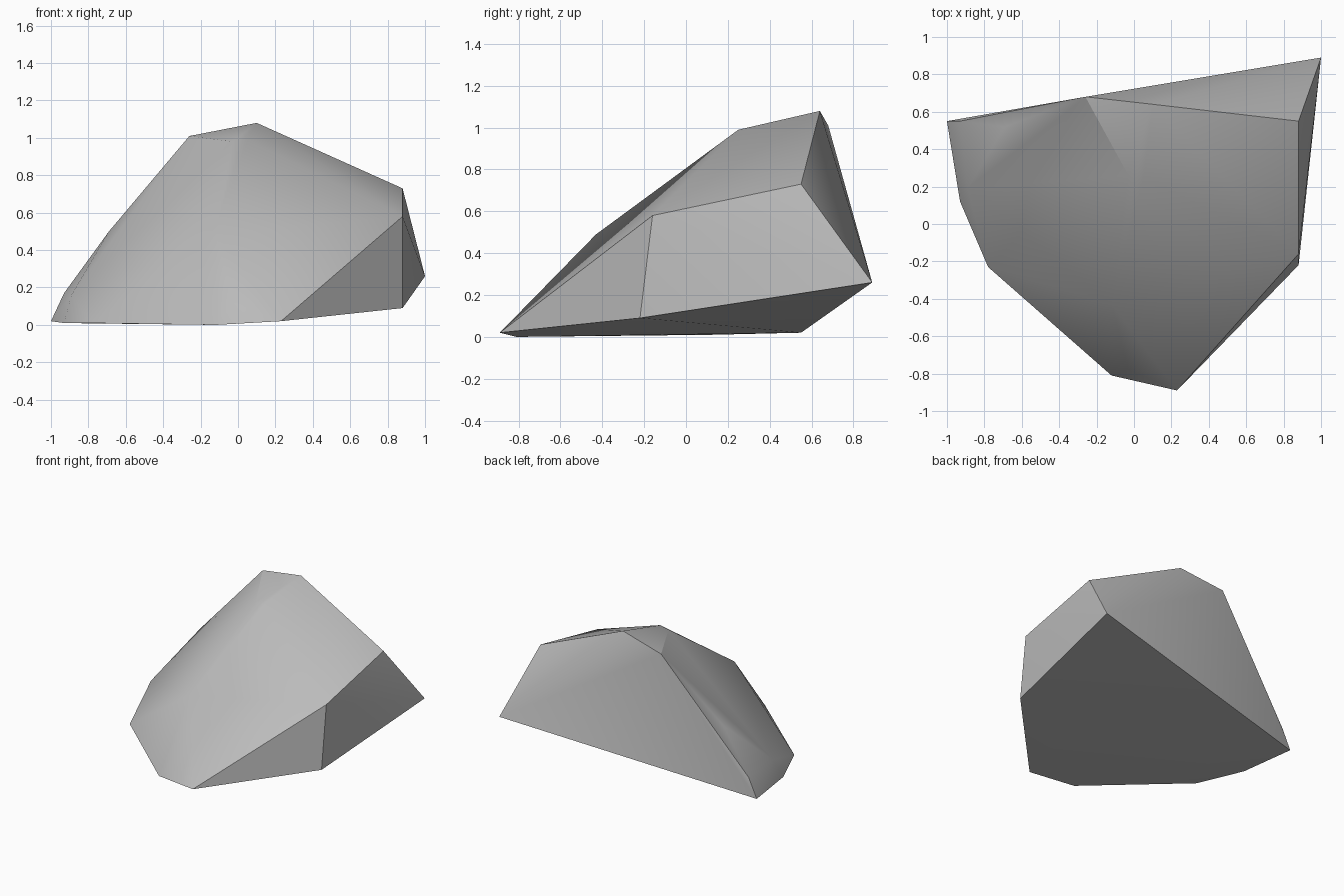
import bpy
import bmesh
import math

old = bpy.data.objects.get("Cube")
if old:
    bpy.data.objects.remove(old, do_unlink=True)

# Stone colour
stone = bpy.data.materials.new("stone_grey")
stone.use_nodes = True
grey = (0.5, 0.5, 0.5, 1)
stone.diffuse_color = grey
bsdf = stone.node_tree.nodes["Principled BSDF"]
bsdf.inputs["Base Color"].default_value = grey
bsdf.inputs["Roughness"].default_value = 0.9

# Corners of the boulder, grouped by where they sit
base = [(-1, .55, .02), (-.93, .12, .01), (-.78, -.23, .01), (-.12, -.81, 0),
        (.23, -.89, .02), (.88, -.22, .09), (1, .89, .26)]
left_shoulder = [(.88, -.16, .58), (.88, .55, .73)]
right_shoulder = [(-.93, .55, .17), (-.89, .19, .16), (-.69, .52, .5)]
front_ridge = [(-.03, -.78, .12), (-.12, -.43, .49)]
summit = [(-.03, .26, .98), (.05, .25, .99), (-.26, .68, 1.01), (.1, .64, 1.08)]

# Wrap a convex skin around the corners
bm = bmesh.new()
for corner in base + left_shoulder + right_shoulder + front_ridge + summit:
    bm.verts.new(corner)
hull = bmesh.ops.convex_hull(bm, input=bm.verts)
loose = [v for v in bm.verts if not v.link_faces]
bmesh.ops.delete(bm, geom=loose, context='VERTS')
bmesh.ops.recalc_face_normals(bm, faces=bm.faces)

mesh = bpy.data.meshes.new("boulder")
bm.to_mesh(mesh)
bm.free()
mesh.materials.append(stone)
boulder = bpy.data.objects.new("boulder", mesh)
bpy.context.collection.objects.link(boulder)

# Soft faces with crisp breaks
bpy.ops.object.select_all(action='DESELECT')
boulder.select_set(True)
bpy.context.view_layer.objects.active = boulder
bpy.ops.object.shade_smooth_by_angle(angle=math.radians(30))
